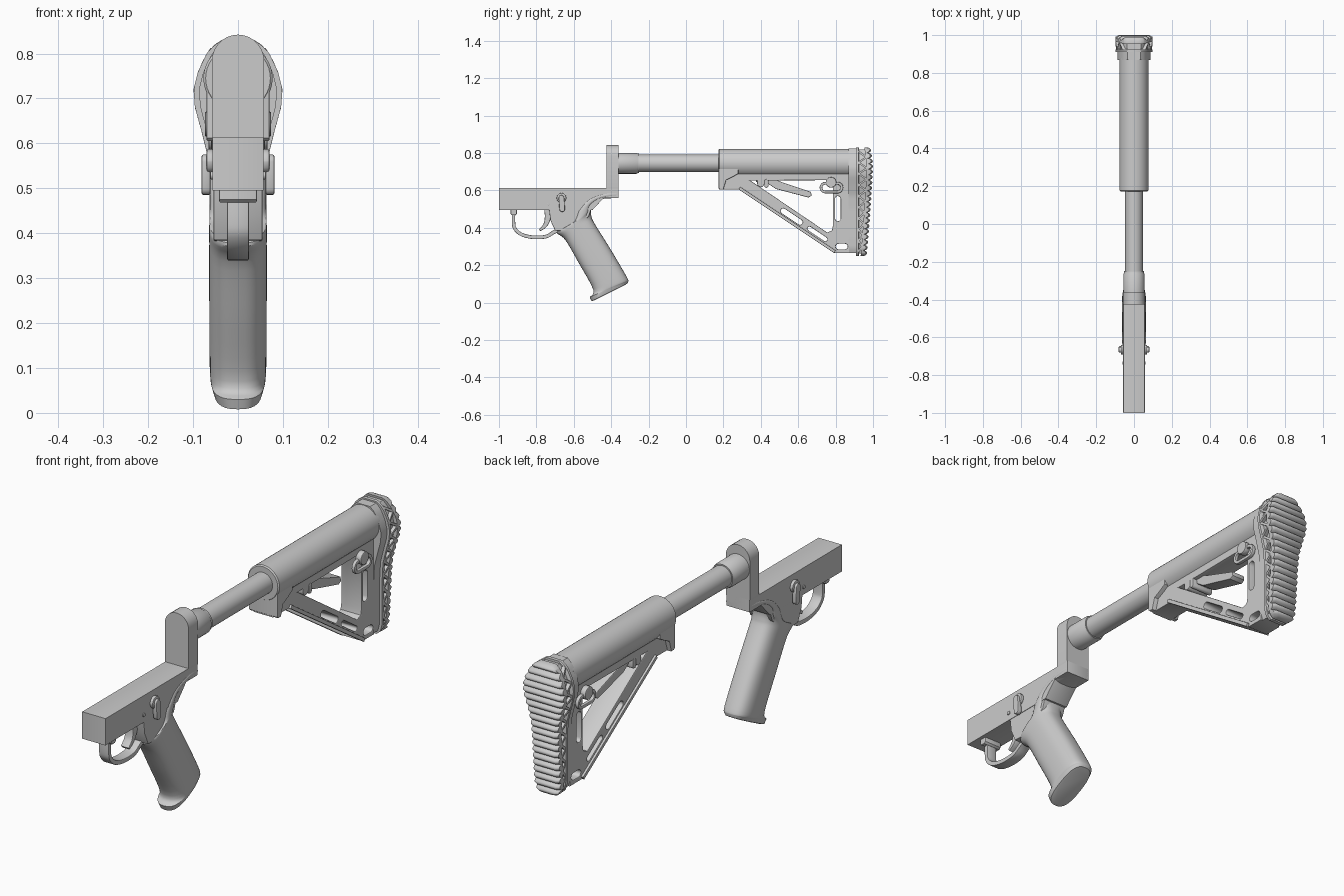
import bpy, bmesh, math
from mathutils import Vector, Matrix

if "Cube" in bpy.data.objects:
    bpy.data.objects.remove(bpy.data.objects["Cube"])

YZX = Matrix(((0, 0, 1, 0), (1, 0, 0, 0), (0, 1, 0, 0), (0, 0, 0, 1)))  # drawing (y, z) -> world


def finish(ob, angle=35):
    bpy.ops.object.select_all(action='DESELECT')
    ob.select_set(True)
    bpy.context.view_layer.objects.active = ob
    bpy.ops.object.shade_smooth_by_angle(angle=math.radians(angle))
    return ob


def loft(name, rings, angle=35):
    bm = bmesh.new()
    vs = [[bm.verts.new(p) for p in r] for r in rings]
    n = len(rings[0])
    for a, b in zip(vs, vs[1:]):
        for i in range(n):
            bm.faces.new((a[i], a[(i + 1) % n], b[(i + 1) % n], b[i]))
    bm.faces.new(vs[0])
    bm.faces.new(vs[-1])
    bmesh.ops.recalc_face_normals(bm, faces=bm.faces[:])
    me = bpy.data.meshes.new(name)
    bm.to_mesh(me)
    bm.free()
    ob = bpy.data.objects.new(name, me)
    bpy.context.collection.objects.link(ob)
    return finish(ob, angle)


def prism(name, outline, hw, x=0, holes=(), bevel=0.004):
    """Side profile in (y, z) with holes, extruded to x +- hw."""
    cu = bpy.data.curves.new(name, 'CURVE')
    cu.dimensions, cu.fill_mode = '2D', 'BOTH'
    cu.extrude = hw - bevel
    cu.bevel_depth, cu.bevel_resolution, cu.offset = bevel, 1, -bevel
    for pts in (outline, *holes):
        sp = cu.splines.new('POLY')
        sp.points.add(len(pts) - 1)
        for p, c in zip(sp.points, pts):
            p.co = (c[0], c[1], 0, 1)
        sp.use_cyclic_u = True
    tmp = bpy.data.objects.new(name + "_curve", cu)
    bpy.context.collection.objects.link(tmp)
    bpy.context.view_layer.update()
    me = bpy.data.meshes.new_from_object(tmp.evaluated_get(bpy.context.evaluated_depsgraph_get()))
    bpy.data.objects.remove(tmp)
    me.transform(Matrix.Translation((x, 0, 0)) @ YZX)
    ob = bpy.data.objects.new(name, me)
    bpy.context.collection.objects.link(ob)
    return finish(ob)


def smooth(pts, k=5):
    """Catmull-Rom refinement of a list of points of any dimension."""
    p = [Vector(q) for q in pts]
    p = [p[0]] + p + [p[-1]]
    out = []
    for a, b, c, d in zip(p, p[1:], p[2:], p[3:]):
        for i in range(k):
            t = i / k
            out.append((b * 2 + (c - a) * t + (a * 2 - b * 5 + c * 4 - d) * t**2
                        + (b * 3 - a - c * 3 + d) * t**3) * 0.5)
    return out + [p[-1]]


def strip(pts, w0, w1):
    """Outline of a band of changing width along a path."""
    p = smooth(pts)
    left, right = [], []
    for i, q in enumerate(p):
        t = (p[min(i + 1, len(p) - 1)] - p[max(i - 1, 0)]).normalized()
        w = (w0 + (w1 - w0) * i / (len(p) - 1)) / 2
        nrm = Vector((-t.y, t.x)) * w
        left.append(q + nrm)
        right.append(q - nrm)
    return left + right[::-1]


def slot(a, b, r, n=6):
    """Round-ended slot outline from a to b."""
    a, b = Vector(a), Vector(b)
    th = math.atan2(b.y - a.y, b.x - a.x)
    arc = lambda c, s: [(c.x + r * math.cos(th + s + math.pi * i / n),
                         c.y + r * math.sin(th + s + math.pi * i / n)) for i in range(n + 1)]
    return arc(b, -math.pi / 2) + arc(a, math.pi / 2)


def turned(name, steps, z=0.745, n=40):
    return loft(name, [[(r * math.cos(2 * math.pi * i / n), y, z + r * math.sin(2 * math.pi * i / n))
                        for i in range(n)] for y, r in steps])


def lerp(table, z):
    for (a, p), (b, q) in zip(table, table[1:]):
        if z <= b:
            return p + (q - p) * max(0, z - a) / (b - a)
    return table[-1][1]


# receiver: box, lower web, upright end plate
prism("receiver_box", [(-1, .495), (-.38, .56), (-.38, .613), (-1, .613)][:1]
      + [(-.50, .495), (-.44, .56), (-.36, .56), (-.36, .613), (-1, .613)], .057, bevel=.001)
prism("receiver_web", [(-.735, .52), (-.725, .44), (-.70, .385), (-.62, .38), (-.52, .46), (-.5, .52)], .055)
outline = slot((0, .618), (0, .784), .058, 14)
loft("end_plate", [[(p[0], y, p[1]) for p in outline] for y in (-.425, -.36)])

# grip: oval sections, (front y, front z, back y, back z, half width), bottom to tang
secs = smooth([(-.515, .03, -.308, .115, .06), (-.496, .07, -.318, .14, .063), (-.575, .215, -.40, .28, .064),
               (-.645, .335, -.487, .42, .064), (-.69, .378, -.505, .46, .064), (-.615, .42, -.508, .495, .063),
               (-.585, .49, -.495, .53, .062), (-.53, .555, -.455, .552, .06), (-.43, .592, -.42, .557, .059),
               (-.36, .598, -.36, .56, .057)])
secs = [(-.49, .012, -.325, .095, .045), (-.505, .008, -.312, .103, .054)] + secs
rings = []
for fy, fz, by, bz, hw in secs:
    ring = []
    for i in range(40):
        c, s = math.cos(math.pi * i / 20), math.sin(math.pi * i / 20)
        u, v = (math.copysign(abs(k) ** .74, k) for k in (c, s))
        ring.append((hw * v, (fy + by) / 2 + (fy - by) / 2 * u, (fz + bz) / 2 + (fz - bz) / 2 * u))
    rings.append(ring)
loft("grip", rings)

# trigger, guard and guard mount
prism("trigger_guard", strip([(-.921, .5), (-.922, .43), (-.914, .395), (-.88, .365), (-.82, .35),
                              (-.75, .353), (-.71, .375), (-.68, .39)], .018, .02), .024, bevel=.003)
prism("guard_mount", [(-.938, .5), (-.938, .475), (-.93, .468), (-.912, .468), (-.904, .475), (-.904, .5)], .042)
prism("trigger", strip([(-.738, .51), (-.738, .46), (-.752, .415), (-.782, .387)], .045, .012), .02)

# selector levers and pins on both sides
for side, s in (("right", 1), ("left", -1)):
    prism("selector_hub_" + side, slot((-.666, .559), (-.666, .561), .026), .008, s * .062)
    prism("selector_lever_" + side, slot((-.662, .50), (-.666, .56), .015), .010, s * .071)
    prism("receiver_pin_" + side, slot((-.735, .528), (-.735, .529), .008), .004, s * .057, bevel=.001)

# extension tube and collar
turned("tube_collar", [(-.37, .056), (-.264, .056), (-.258, .052), (-.25, .052)])
turned("extension_tube", [(-.30, .047), (.25, .047)])

# sliding stock: barrel, front skirt, triangular frame
turned("stock_barrel", [(.173, .072), (.178, .077), (.88, .077)])
prism("stock_skirt", [(.174, .745), (.174, .612), (.182, .605), (.20, .605), (.215, .655), (.25, .672), (.28, .69),
                      (.28, .745)], .070)
frame = [(.176, .70), (.176, .605), (.285, .605), (.795, .265), (.875, .265), (.875, .70)]
window = [(.345, .652), (.40, .615), (.755, .375), (.78, .385), (.785, .41), (.785, .64), (.775, .655)]
prism("stock_frame", frame, .05, holes=[
    window, slot((.52, .49), (.61, .43), .014), slot((.66, .396), (.745, .339), .011),
    slot((.812, .45), (.812, .555), .015), slot((.815, .30), (.85, .30), .015)])
for side, s in (("right", 1), ("left", -1)):
    prism("strut_lip_" + side, strip([(.285, .613), (.54, .443), (.795, .273)], .016, .016), .007, s * .053, bevel=.002)

# adjustment lever with pivot
prism("adjust_lever", [(.37, .665), (.375, .645), (.44, .635), (.48, .608), (.655, .562), (.672, .572), (.668, .592),
                       (.51, .645), (.45, .672)], .032)
prism("lever_pivot", slot((.40, .637), (.40, .655), .020), .05)
prism("lever_catch", slot((.43, .625), (.43, .65), .011), .052)

# sling attachment: knob and loop on both sides
for side, s in (("right", 1), ("left", -1)):
    prism("sling_knob_" + side, slot((.775, .643), (.776, .643), .028, 10), .014, s * .060)
    prism("sling_loop_" + side, slot((.745, .615), (.81, .615), .031, 8), .008, s * .058,
          holes=[slot((.745, .615), (.81, .615), .016, 8)])

# butt pad: half width and rear line by height
WIDTH = [(.25, .036), (.262, .052), (.29, .061), (.35, .063), (.50, .063), (.57, .067), (.63, .082), (.68, .096),
         (.72, .099), (.76, .089), (.80, .070), (.82, .052), (.83, .036)]
REAR = [(.25, .968), (.45, .984), (.60, .994), (.70, 1.0), (.75, 1.0), (.83, .987)]
Z0, Z1, RIBS = .25, .83, 20


def pad_slab(name, front, rear, inset, steps=40, z0=Z0, z1=Z1, c=.004):
    rings = []
    for i in range(steps + 1):
        z = z0 + (z1 - z0) * i / steps
        w, a, b = lerp(WIDTH, z) - inset, front(z), rear(z)
        rings.append([(-w, a, z), (w, a, z), (w, b - c, z), (w - c * 1.6, b, z), (c * 1.6 - w, b, z), (-w, b - c, z)])
    return loft(name, rings, 40)


def rib_face(z):
    return lerp(REAR, z) - .016 + .016 * abs(math.sin(math.pi * RIBS * (z - Z0) / (Z1 - Z0))) ** .7


def band(z):
    return lerp(REAR, z) - .034


pad_slab("butt_neck", lambda z: .868, lambda z: .916, .012, z0=.265, z1=.824)
pad_slab("pad_front_flange", lambda z: .91, lambda z: .926, 0)
pad_slab("pad_core", lambda z: .92, lambda z: band(z) + .006, .016, z0=.262, z1=.82)
pad_slab("pad_ribbed_face", band, rib_face, 0, steps=RIBS * 8, c=.009)

# zigzag truss around the pad sides
N = 18
for side, s in (("right", 1), ("left", -1)):
    for i in range(N):
        za, zb = (.272 + (.808 - .272) * k / N for k in (i, i + 1))
        ya, yb = (.922, band(zb) + .003) if i % 2 == 0 else (band(za) + .003, .922)
        t = Vector((yb - ya, zb - za)).normalized() * .005
        rings = []
        for y, z in ((ya, za), (yb, zb)):
            wo, wi = s * (lerp(WIDTH, z) - .001), s * (lerp(WIDTH, z) - .02)
            rings.append([(wi, y - t.y, z + t.x), (wo, y - t.y, z + t.x), (wo, y + t.y, z - t.x), (wi, y + t.y, z - t.x)])
        loft(f"pad_truss_{side}_{i}", rings)
